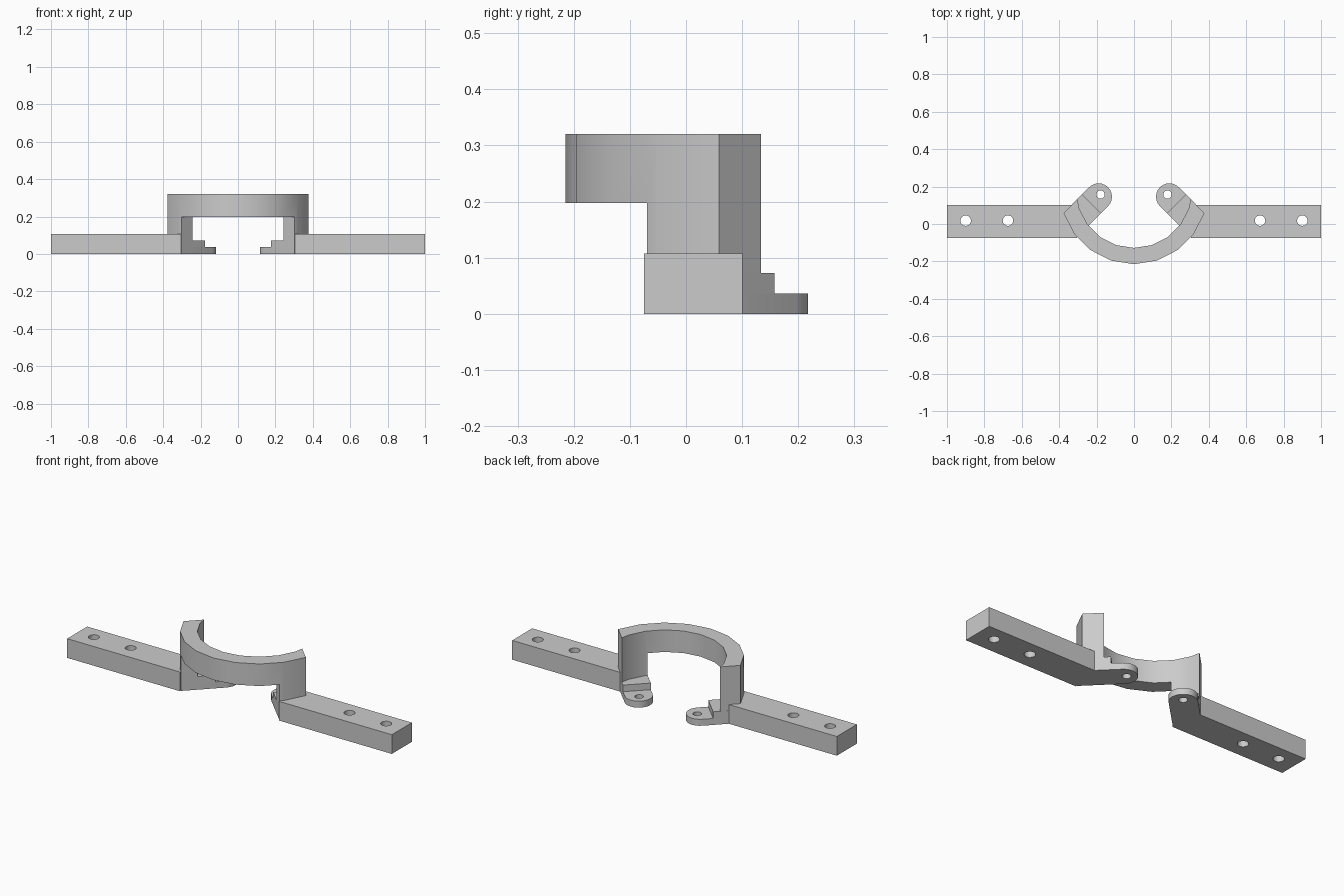
import bpy
import bmesh
from math import sin, cos, pi, radians
from mathutils import Vector

if "Cube" in bpy.data.objects:
    bpy.data.objects.remove(bpy.data.objects["Cube"], do_unlink=True)

grey = bpy.data.materials.new("plain grey")
grey.use_nodes = True
grey.diffuse_color = (0.6, 0.6, 0.6, 1)
grey.node_tree.nodes["Principled BSDF"].inputs["Base Color"].default_value = (0.6, 0.6, 0.6, 1)


def prism(name, outline, z0, z1):
    """Extrude a flat outline from z0 to z1."""
    bm = bmesh.new()
    face = bm.faces.new([bm.verts.new((x, y, z0)) for x, y in outline])
    out = bmesh.ops.extrude_face_region(bm, geom=[face])
    top = [v for v in out["geom"] if isinstance(v, bmesh.types.BMVert)]
    bmesh.ops.translate(bm, verts=top, vec=(0, 0, z1 - z0))
    bmesh.ops.recalc_face_normals(bm, faces=bm.faces)
    mesh = bpy.data.meshes.new(name)
    bm.to_mesh(mesh)
    bm.free()
    mesh.materials.append(grey)
    obj = bpy.data.objects.new(name, mesh)
    bpy.context.collection.objects.link(obj)
    return obj


def arc(cx, cy, r, start, end, steps):
    angles = [radians(start + (end - start) * i / steps) for i in range(steps + 1)]
    return [(cx + r * cos(a), cy + r * sin(a)) for a in angles]


def activate(obj):
    bpy.ops.object.select_all(action="DESELECT")
    obj.select_set(True)
    bpy.context.view_layer.objects.active = obj


def cut(obj, cutter):
    cutter.hide_render = True
    activate(obj)
    mod = obj.modifiers.new("cut", "BOOLEAN")
    mod.operation = "DIFFERENCE"
    mod.solver = "EXACT"
    mod.object = cutter
    bpy.ops.object.modifier_apply(modifier=mod.name)
    bpy.data.objects.remove(cutter, do_unlink=True)


def drill(obj, x, y, r):
    cut(obj, prism("drill", arc(x, y, r, 0, 345, 23), -0.1, 0.3))


def smooth(obj):
    activate(obj)
    bpy.ops.object.shade_smooth_by_angle(angle=radians(30))


# Key sizes: the diagonal feet run between two lines x + y = constant
NEAR, FAR = 0.234, 0.436
CY, INNER, OUTER = 0.181, 0.309, 0.396
ARM_TOP, TAB_TOP, STEP_TOP = 0.107, 0.036, 0.073


def foot_point(total, difference):
    return ((total + difference) / 2, (total - difference) / 2)


# Half collar with columns, arched underneath by a wedge cutter
outer = arc(0, CY, OUTER, -162, -18, 8)
inner = arc(0, CY, INNER, -18, -162, 8)
tip = (0.302, FAR - 0.302)
collar = prism("collar", outer + [tip] + inner + [(-tip[0], tip[1])], 0, 0.32)
cut(collar, prism("arch_cutter", [(0, NEAR), (-0.634, -0.4), (0.634, -0.4)], -0.1, 0.197))
smooth(collar)

for side, s in (("left", 1), ("right", -1)):
    def part(name, outline, z0, z1):
        return prism(side + "_" + name, [(s * x, y) for x, y in outline], z0, z1)

    # Long mounting arm with two screw holes
    arm = part("arm", [(0.305, -0.075), (1, -0.075), (1, 0.101), (FAR - 0.101, 0.101)], 0, ARM_TOP)
    for x in (0.674, 0.9):
        drill(arm, s * x, 0.018, 0.028)
    smooth(arm)

    # Rounded diagonal tab with one screw hole
    root = [foot_point(NEAR, 0.286), foot_point(FAR, 0.224)]
    tab = part("tab", root + arc(0.189, 0.146, 0.0714, 45, 225, 12), 0, TAB_TOP)
    drill(tab, s * 0.179, 0.157, 0.022)
    smooth(tab)

    # Raised step between tab and column
    part("step", root + [foot_point(FAR, 0.12), foot_point(NEAR, 0.12)], TAB_TOP, STEP_TOP)
